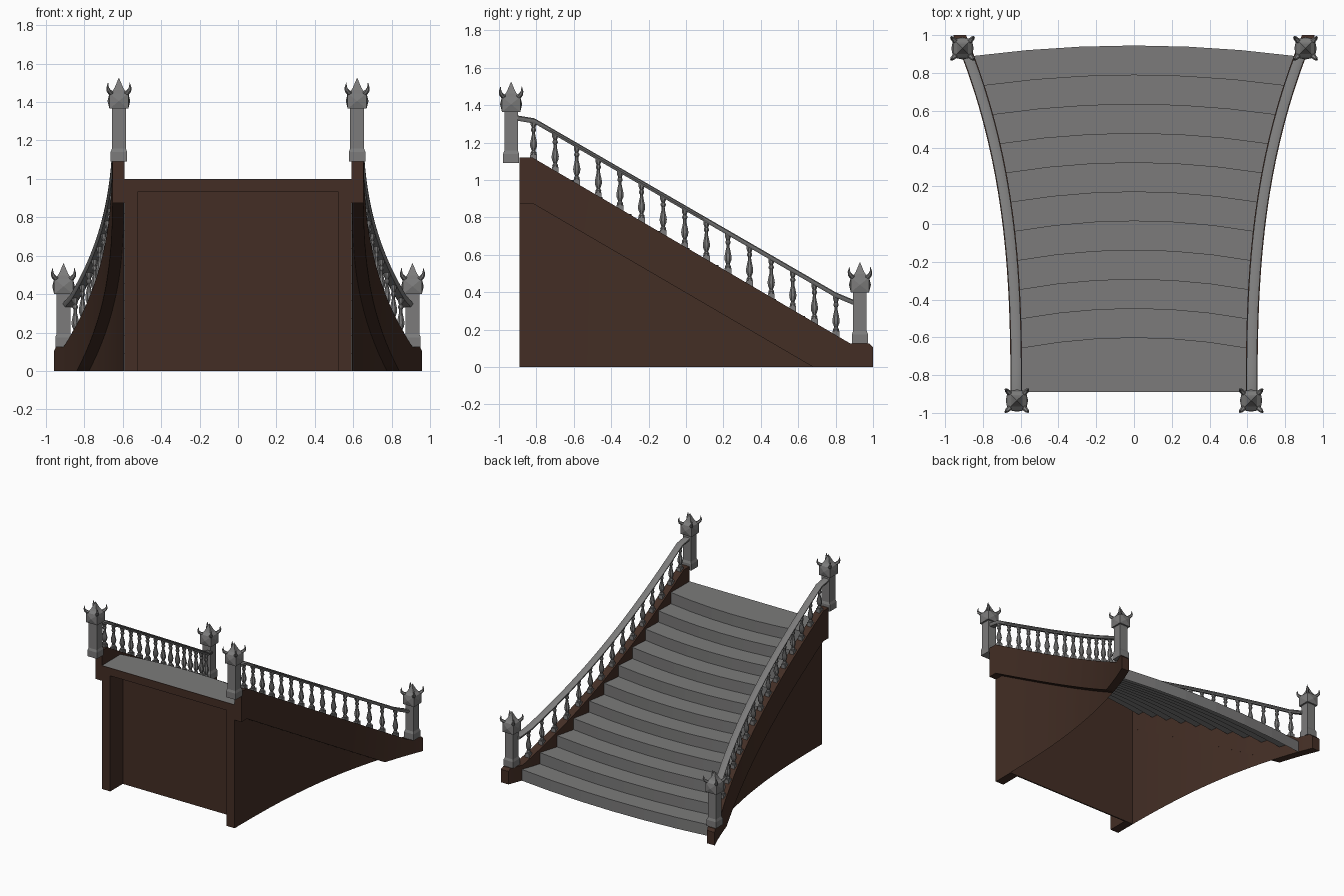
import bpy, bmesh, math
from mathutils import Vector

if "Cube" in bpy.data.objects:
    bpy.data.objects.remove(bpy.data.objects["Cube"])


def material(name, rgb):
    m = bpy.data.materials.new(name)
    m.diffuse_color = (*rgb, 1)
    m.use_nodes = True
    m.node_tree.nodes["Principled BSDF"].inputs["Base Color"].default_value = m.diffuse_color
    return m


STONE = material("grey stone", (0.2, 0.198, 0.197))
WOOD = material("dark brown wood", (0.056, 0.027, 0.018))


def finish(name, bm, mat, mirror=True, smooth=False):
    bmesh.ops.recalc_face_normals(bm, faces=bm.faces)
    me = bpy.data.meshes.new(name)
    bm.to_mesh(me)
    bm.free()
    me.materials.append(mat)
    ob = bpy.data.objects.new(name, me)
    bpy.context.collection.objects.link(ob)
    if mirror:
        ob.modifiers.new("mirror", 'MIRROR').use_mirror_merge = False
    if smooth:
        bpy.ops.object.select_all(action='DESELECT')
        ob.select_set(True)
        bpy.context.view_layer.objects.active = ob
        bpy.ops.object.shade_smooth_by_angle(angle=math.radians(35))
    return ob


def side_x(y, off=0.0):
    """Plan curve of the flaring side, offset sideways."""
    t = max((y + 0.93) / 1.93, 0)
    slope = 0.3 * 2.69 * t ** 1.69 / 1.93
    return 0.623 + 0.3 * t ** 2.69 + off * math.sqrt(1 + slope * slope)


def lerp(points, y):
    """Piecewise linear height along y."""
    for (y0, z0), (y1, z1) in zip(points, points[1:]):
        if y <= y1:
            return z0 + (z1 - z0) * (y - y0) / (y1 - y0)
    return points[-1][1]


TOP = [(-0.89, 1.12), (-0.82, 1.12), (0.88, 0.125), (0.98, 0.125), (1.0, 0.105)]
LOW = [(-0.89, 0.875), (-0.82, 0.875), (0.68, 0), (1.0, 0)]
RAIL = [(-0.9, 1.345), (-0.81, 1.33), (0.8, 0.4), (0.9, 0.358)]


def stations(*lists):
    a, b = lists[0][0][0], lists[0][-1][0]
    ys = {round(a + (b - a) * i / 20, 3) for i in range(21)}
    return sorted(ys | {p[0] for l in lists for p in l})


def sweep(name, ys, section, mat, closed=True):
    """Skin cross-sections given as (sideways offset, z) along the plan curve."""
    bm = bmesh.new()
    rings = [[bm.verts.new((side_x(y, o), y, z)) for o, z in section(y)] for y in ys]
    n = len(rings[0])
    for a, b in zip(rings, rings[1:]):
        for i in range(n if closed else n - 1):
            j = (i + 1) % n
            bm.faces.new((a[i], a[j], b[j], b[i]))
    if closed:
        bm.faces.new(rings[0])
        bm.faces.new(rings[-1])
    return finish(name, bm, mat, smooth=True)


def lathe(bm, centre, profile, n, turn=0.0):
    """Turned form from (radius, z) points."""
    c = Vector(centre)
    rings = [[bm.verts.new(c + Vector((r * math.cos(turn + math.tau * i / n),
                                       r * math.sin(turn + math.tau * i / n), z)))
              for i in range(n)] for r, z in profile]
    for a, b in zip(rings, rings[1:]):
        for i in range(n):
            j = (i + 1) % n
            bm.faces.new((a[i], a[j], b[j], b[i]))
    bm.faces.new(rings[0])
    bm.faces.new(rings[-1])


def square(bm, centre, profile):
    lathe(bm, centre, [(h * math.sqrt(2), z) for h, z in profile], 4, math.pi / 4)


def box(bm, lo, hi):
    r = bmesh.ops.create_cube(bm, size=1)
    for v in r['verts']:
        v.co = [l + (h - l) * (c + 0.5) for l, h, c in zip(lo, hi, v.co)]
    return r['verts']


# Curved stringers and the recessed thin walls under them
sweep("stringer", stations(TOP, LOW),
      lambda y: [(-0.031, lerp(LOW, y)), (0.031, lerp(LOW, y)),
                 (0.031, lerp(TOP, y)), (-0.031, lerp(TOP, y))], WOOD)
sweep("side_wall", [y for y in stations(TOP, LOW) if y <= 0.68],
      lambda y: [(-0.03, 0), (-0.03, lerp(LOW, y) + 0.01)], WOOD, closed=False)

# Handrails with a rounded moulded section
SECTION = [(-0.018, -0.028), (0.018, -0.028), (0.027, -0.014), (0.027, -0.006),
           (0.016, 0), (-0.016, 0), (-0.027, -0.006), (-0.027, -0.014)]
sweep("handrail", stations(RAIL),
      lambda y: [(o, lerp(RAIL, y) + d) for o, d in SECTION], STONE)

# Turned balusters
bm = bmesh.new()
for i in range(15):
    y = -0.815 + 0.1155 * i
    z0, z1 = lerp(TOP, y), lerp(RAIL, y) - 0.015
    c, h = (side_x(y), y, z0), z1 - z0
    square(bm, c, [(0.018, -0.012), (0.018, 0.02 * h / 0.2)])
    lathe(bm, c, [(r, t * h) for r, t in (
        (0.016, 0.1), (0.017, 0.15), (0.01, 0.2), (0.019, 0.3), (0.021, 0.38),
        (0.017, 0.48), (0.010, 0.62), (0.009, 0.7), (0.015, 0.74), (0.015, 0.78),
        (0.010, 0.82), (0.017, 0.9), (0.017, 1.0))], 8, math.pi / 8)
finish("balusters", bm, STONE, smooth=True)


# Newel posts: stepped base, shaft, faceted cap, spire and four corner horns
def newel(name, x, y, z):
    bm = bmesh.new()
    c = Vector((x, y, z))
    square(bm, c, [(0.043, 0), (0.043, 0.05), (0.036, 0.068), (0.036, 0.275)])
    cap = box(bm, c + Vector((-0.049, -0.049, 0.275)), c + Vector((0.049, 0.049, 0.355)))
    faces = {f for v in cap for f in v.link_faces}
    for f in faces:
        f.normal_update()
    bmesh.ops.poke(bm, faces=[f for f in faces if abs(f.normal.z) < 0.5], offset=0.01)
    square(bm, c, [(0.049, 0.355), (0.03, 0.372), (0.022, 0.385), (0.001, 0.435)])
    horn = [(0.045, 0.352, 0.013), (0.062, 0.358, 0.013), (0.077, 0.37, 0.011),
            (0.083, 0.385, 0.007), (0.08, 0.41, 0.001)]
    for k in range(4):
        a = math.pi / 4 + k * math.pi / 2
        out, tan = Vector((math.cos(a), math.sin(a), 0)), Vector((-math.sin(a), math.cos(a), 0))
        rings = []
        for i, (r, h, w) in enumerate(horn):
            tilt = math.radians(90 - 28 * i)
            side = Vector((0, 0, 1)) * math.sin(tilt) - out * math.cos(tilt)
            p = c + out * r + Vector((0, 0, h))
            rings.append([bm.verts.new(p + w * (tan * math.cos(q * math.tau / 6)
                                                + side * math.sin(q * math.tau / 6)))
                          for q in range(6)])
        for r0, r1 in zip(rings, rings[1:]):
            for q in range(6):
                bm.faces.new((r0[q], r0[(q + 1) % 6], r1[(q + 1) % 6], r1[q]))
        bm.faces.new(rings[0])
        bm.faces.new(rings[-1])
    finish(name, bm, STONE)


newel("upper_newel", 0.62, -0.935, 1.09)
newel("lower_newel", 0.908, 0.93, 0.125)

# Bowed steps as one folded sheet, open below
bm = bmesh.new()
STEPS, SEG = 11, 6


def step_row(yc, z, bow=0.055):
    half = side_x(yc - bow, -0.03)
    us = [2 * i / SEG - 1 for i in range(SEG + 1)]
    return [bm.verts.new((u * half, yc - bow * u * u, z)) for u in us]


rows = []
for i in range(STEPS):
    yc = 0.945 - 0.1545 * i
    rows += [step_row(yc, i / STEPS), step_row(yc, (i + 1) / STEPS)]
rows.append(step_row(-0.89, 1.0, 0))
for a, b in zip(rows, rows[1:]):
    for i in range(SEG):
        bm.faces.new((a[i], a[i + 1], b[i + 1], b[i]))
finish("steps", bm, STONE, mirror=False)

# Front frame: corner pillars, top beam and the recessed panel
bm = bmesh.new()
for s in (-1, 1):
    box(bm, (min(s * 0.52, s * 0.592), -0.89, 0), (max(s * 0.52, s * 0.592), -0.72, 0.94))
box(bm, (-0.592, -0.89, 0.935), (0.592, -0.72, 0.998))
box(bm, (-0.53, -0.73, 0), (0.53, -0.72, 0.94))
finish("front_frame", bm, WOOD, mirror=False)
